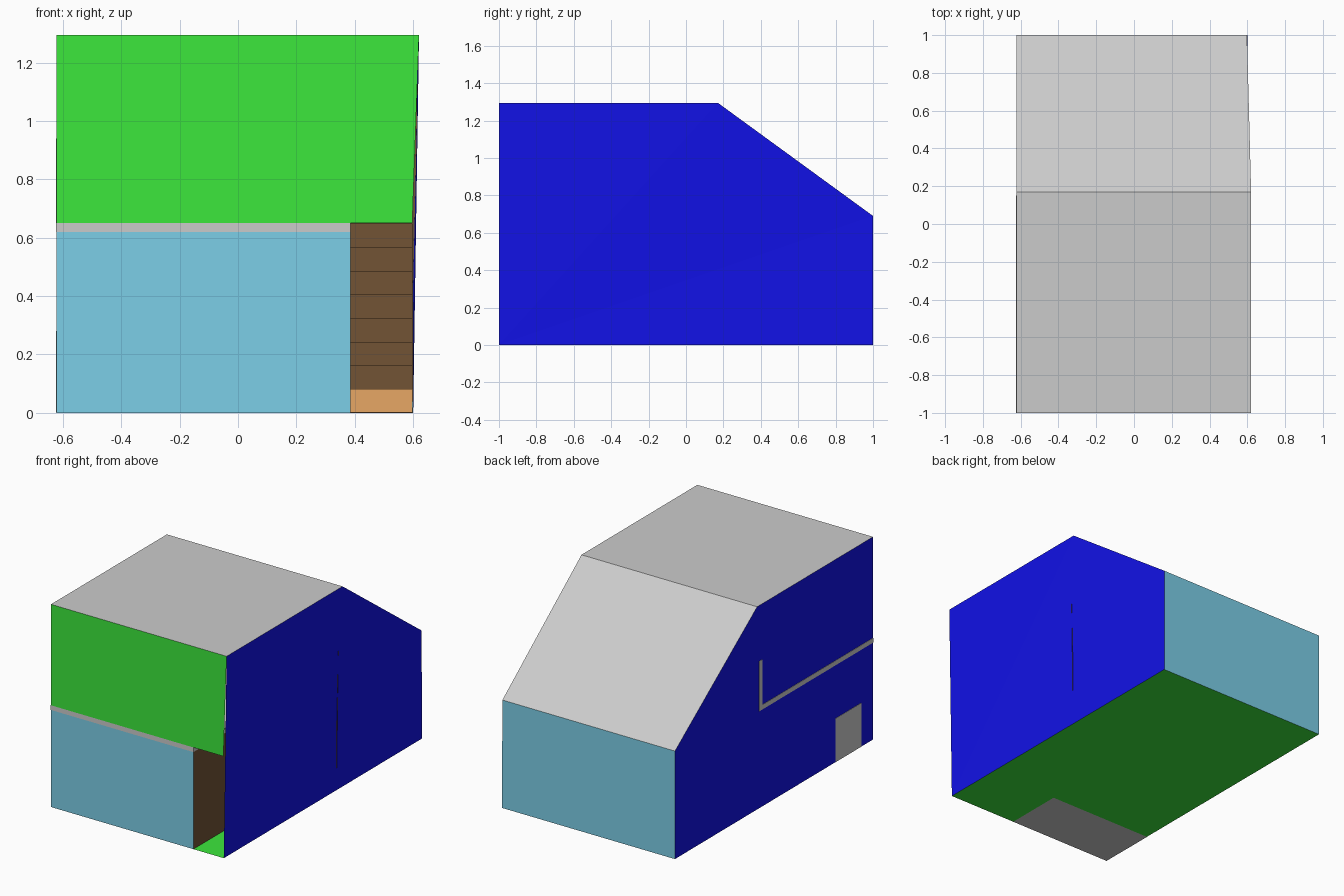
import bpy

if "Cube" in bpy.data.objects:
    bpy.data.objects.remove(bpy.data.objects["Cube"])


def material(name, rgb):
    m = bpy.data.materials.new(name)
    m.diffuse_color = (*rgb, 1)
    m.use_nodes = True
    m.node_tree.nodes["Principled BSDF"].inputs["Base Color"].default_value = m.diffuse_color
    return m


GREEN = material("green", (0.045, 0.8, 0.045))
BLUE = material("blue", (0.006, 0.006, 0.8))
TEAL = material("teal", (0.2, 0.62, 0.8))
DARK = material("dark_brown", (0.17, 0.087, 0.036))
LIGHT = material("light_brown", (0.8, 0.39, 0.13))


def panel(name, points, mat=None, faces=None):
    mesh = bpy.data.meshes.new(name)
    mesh.from_pydata(points, [], faces or [list(range(len(points)))])
    if mat:
        mesh.materials.append(mat)
    ob = bpy.data.objects.new(name, mesh)
    bpy.context.collection.objects.link(ob)
    return ob


def box(name, lo, hi, mat=None):
    pts = [(x, y, z) for x in (lo[0], hi[0]) for y in (lo[1], hi[1]) for z in (lo[2], hi[2])]
    return panel(name, pts, mat, [(0, 1, 3, 2), (4, 6, 7, 5), (0, 4, 5, 1),
                                  (2, 3, 7, 6), (0, 2, 6, 4), (1, 5, 7, 3)])


L = -0.622            # left wall
TOP, EAVE, RIDGE = 1.295, 0.69, 0.17
PX = 0.385            # stairwell partition

# side walls; the right one leans slightly outward
panel("left_wall", [(L, 1, 0), (L, 1, EAVE), (L, RIDGE, TOP), (L, -1, TOP), (L, -1, 0)], BLUE)
rf, rb, ff, bb = (0.62, -1, TOP), (0.62, RIDGE, TOP), (0.6, -1, 0), (0.6, 1, 0)
be = (0.598, 1, EAVE)
panel("right_wall", [ff, bb, be, rb, rf], BLUE, [(0, 1, 2), (0, 2, 3), (0, 3, 4)])

# back wall and roof
panel("back_wall", [bb, (L, 1, 0), (L, 1, EAVE), be], TEAL)
panel("flat_roof", [(L, -1, TOP), rf, rb, (L, RIDGE, TOP)])
panel("sloped_roof", [(L, RIDGE, TOP), rb, be, (L, 1, EAVE)])

# front panels
panel("upper_front", [(L, -1, 0.65), (0.597, -1, 0.65), rf, (L, -1, TOP)], GREEN)
panel("lower_front", [(L, -1, 0), (PX, -1, 0), (PX, -1, 0.62), (L, -1, 0.62)], TEAL)

# L-shaped ground floor with a grey entrance patch in the corner
HX, HY = 0.115, -0.62
panel("ground_floor", [(HX, -1, 0), ff, bb, (L, 1, 0), (L, HY, 0), (HX, HY, 0)], GREEN)
panel("entrance_floor", [(L, -1, 0), (L, HY, 0), (HX, HY, 0), (HX, -1, 0)])
box("entrance_block", (L - 0.002, -0.88, 0.001), (HX, HY, 0.28))

# upper floor slab and its low back wall, just showing through the left side
box("upper_slab", (L - 0.002, -1, 0.62), (PX, 0.15, 0.65))
box("upper_back_wall", (L - 0.002, 0.12, 0.65), (PX, 0.15, 0.94))

# stairwell behind the front opening
panel("partition", [(PX, -1, 0), (PX, 0.14, 0), (PX, 0.14, 0.65), (PX, -1, 0.65)], DARK)
panel("stair_end_wall", [(PX, 0.14, 0), (0.598, 0.14, 0), (0.617, 0.14, TOP), (PX, 0.14, TOP)], DARK)
N = 8
for i in range(N):
    y = -0.6 + i * 0.74 / N
    box("step", (PX, y, 0.001), (0.597, 0.14, 0.081 * (i + 1)), DARK if i else LIGHT)
